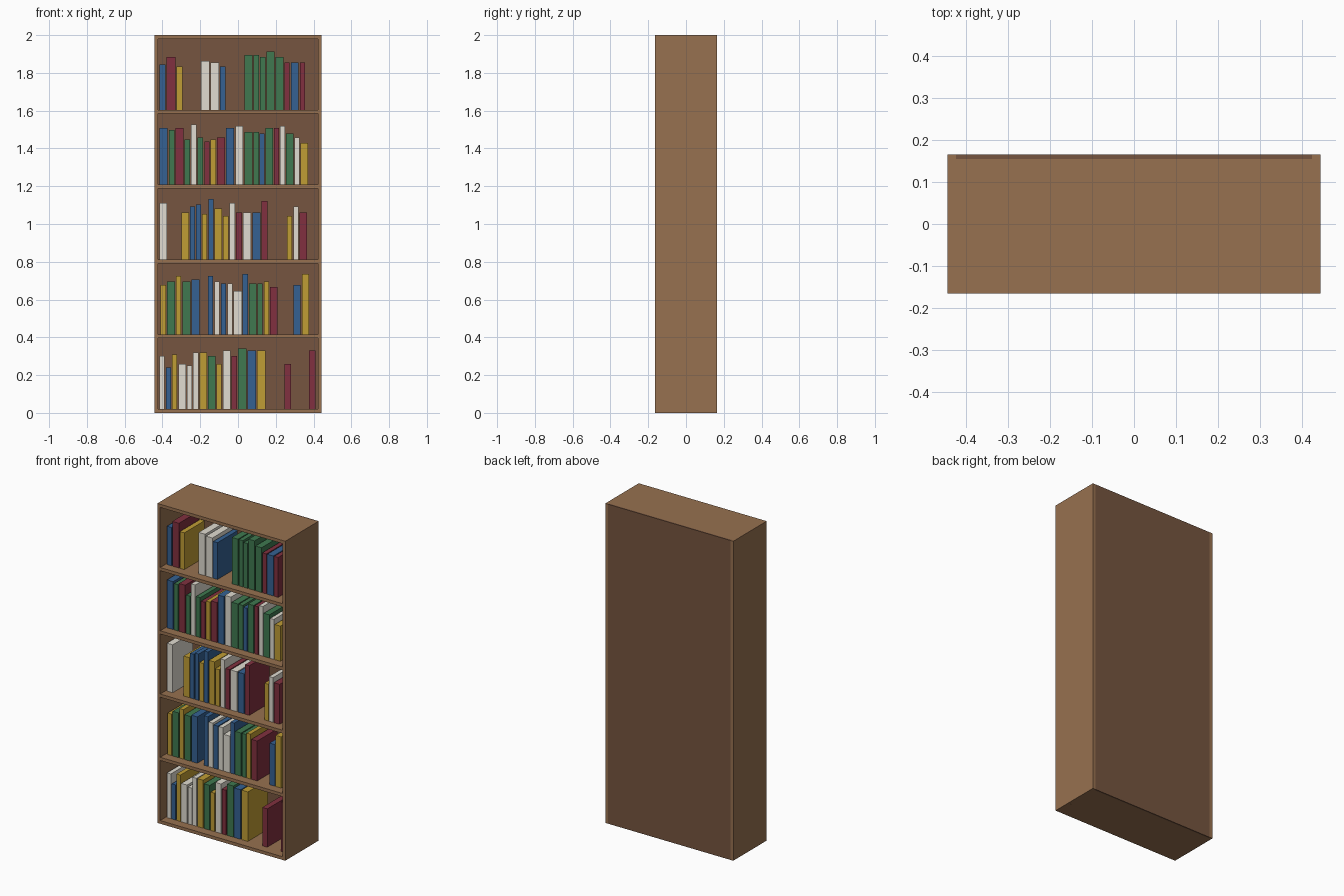
import bpy

if "Cube" in bpy.data.objects:
    bpy.data.objects.remove(bpy.data.objects["Cube"], do_unlink=True)


def make_material(name, colour):
    mat = bpy.data.materials.new(name)
    mat.use_nodes = True
    mat.diffuse_color = (*colour, 1)
    mat.node_tree.nodes["Principled BSDF"].inputs["Base Color"].default_value = (*colour, 1)
    return mat


wood = make_material("wood", (0.31, 0.165, 0.08))
dark_wood = make_material("dark wood", (0.18, 0.09, 0.05))
cloth = {
    "r": make_material("burgundy cloth", (0.22, 0.03, 0.05)),
    "g": make_material("green cloth", (0.05, 0.19, 0.08)),
    "b": make_material("blue cloth", (0.035, 0.12, 0.29)),
    "y": make_material("yellow cloth", (0.53, 0.34, 0.035)),
    "w": make_material("cream cloth", (0.75, 0.72, 0.64)),
}


def box(name, x, y, z, material):
    """Add a box spanning the given (low, high) ranges."""
    spans = (x, y, z)
    bpy.ops.mesh.primitive_cube_add(size=1, location=[sum(s) / 2 for s in spans])
    obj = bpy.context.object
    obj.name = name
    obj.scale = [high - low for low, high in spans]
    bpy.ops.object.transform_apply(location=False, rotation=False, scale=True)
    obj.data.materials.append(material)
    return obj


# Bookcase dimensions
HALF_WIDTH, HALF_DEPTH, HEIGHT = 0.443, 0.165, 2.0
BOARD, BACK = 0.02, 0.01
PITCH = (HEIGHT - BOARD) / 5
INNER = HALF_WIDTH - BOARD
BACK_Y = HALF_DEPTH - BACK

# Carcass: two sides, a back panel and six boards
for side, sign in (("left", 1), ("right", -1)):
    span = sorted((sign * INNER, sign * HALF_WIDTH))
    box(side + "_side_panel", span, (-HALF_DEPTH, HALF_DEPTH), (0, HEIGHT), wood)
box("back_panel", (-INNER, INNER), (BACK_Y, HALF_DEPTH), (0, HEIGHT), dark_wood)
for level in range(6):
    name = {0: "bottom_board", 5: "top_board"}.get(level, f"shelf_{level}")
    z = level * PITCH
    box(name, (-INNER, INNER), (-HALF_DEPTH, BACK_Y), (z, z + BOARD), wood)

# Book runs, bottom shelf first: start, end, cloth letters (capital = thick),
# and heights in hundredths
shelves = [
    [(-0.415, -0.21, "wbyWww", [28, 22, 29, 24, 23, 30]),
     (-0.205, -0.04, "YGyW", [30, 28, 24, 31]),
     (-0.035, 0.145, "rGBY", [28, 32, 31, 31]),
     (0.245, 0.28, "r", [24]),
     (0.375, 0.41, "r", [31])],
    [(-0.41, -0.205, "yGyGB", [26, 28, 31, 28, 29]),
     (-0.16, 0.02, "bwbwW", [31, 28, 27, 27, 23]),
     (0.025, 0.21, "bGgyR", [32, 27, 27, 28, 25]),
     (0.295, 0.375, "BY", [26, 32])],
    [(-0.415, -0.375, "W", [30]),
     (-0.30, -0.085, "YbbybY", [25, 28, 29, 24, 32, 27]),
     (-0.08, 0.155, "ywrWBr", [23, 30, 25, 25, 25, 31]),
     (0.26, 0.365, "ywR", [23, 28, 25])],
    [(-0.415, -0.15, "BgRgwgr", [30, 29, 30, 24, 32, 25, 23]),
     (-0.145, 0.11, "yRBWGg", [24, 25, 30, 31, 28, 28]),
     (0.115, 0.37, "bGrwGwY", [27, 30, 30, 31, 27, 25, 22])],
    [(-0.415, -0.295, "bRy", [24, 28, 23]),
     (-0.195, -0.065, "WWb", [26, 25, 23]),
     (0.035, 0.355, "GggGGrBr", [29, 29, 28, 31, 28, 25, 25, 25])],
]

# Books: each run is filled edge to edge, with a small gap between books
GAP = 0.006
BOOK_Y = (-0.11, 0.09)
for level, runs in enumerate(shelves):
    base = level * PITCH + BOARD
    for start, end, letters, heights in runs:
        weights = [1.5 if c.isupper() else 1.0 for c in letters]
        unit = (end - start - GAP * (len(letters) - 1)) / sum(weights)
        x = start
        for letter, weight, height in zip(letters, weights, heights):
            width = unit * weight
            box(f"shelf_{level}_book", (x, x + width), BOOK_Y,
                (base, base + height / 100), cloth[letter.lower()])
            x += width + GAP
